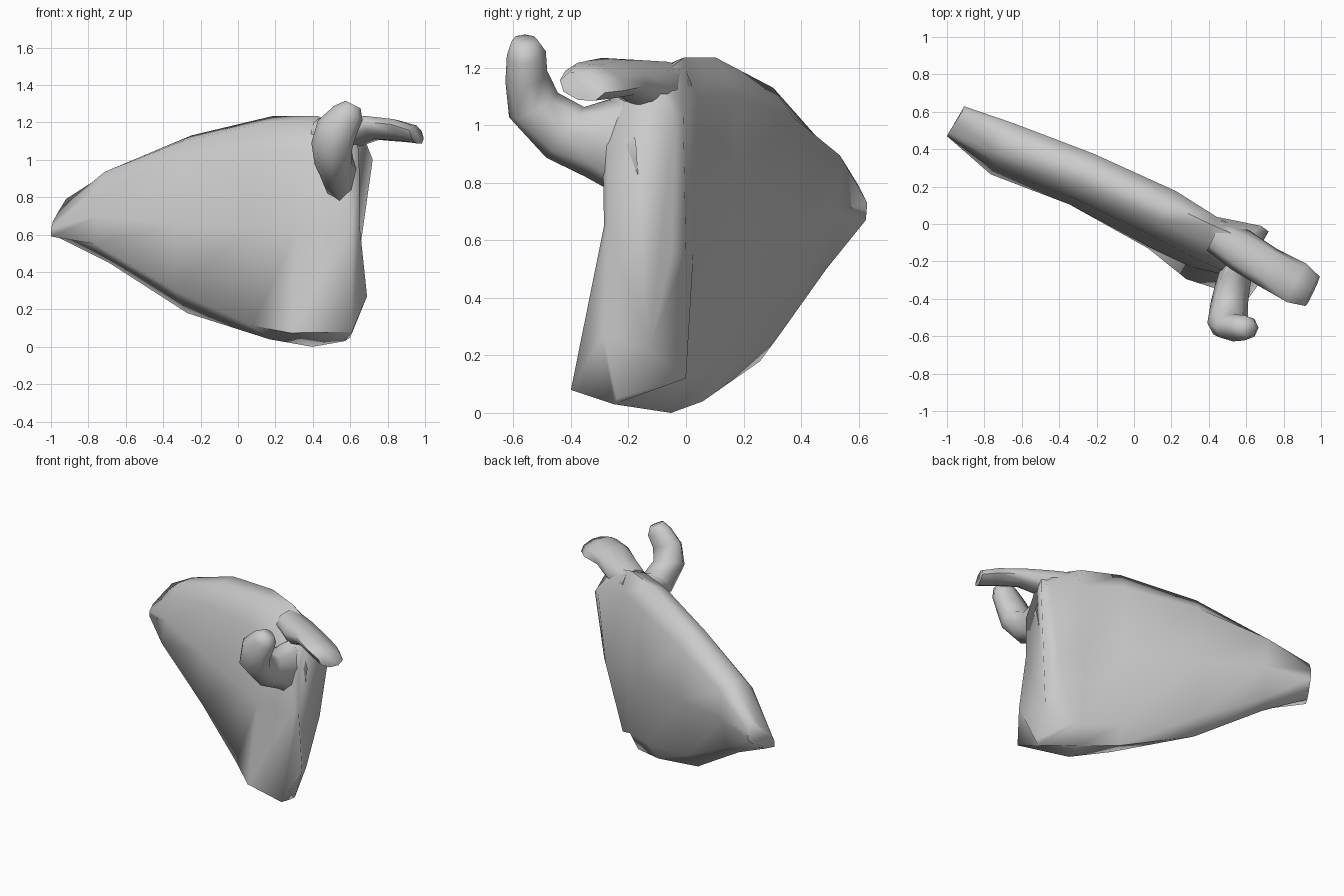
import bpy, bmesh, math
from mathutils import Vector

if "Cube" in bpy.data.objects:
    bpy.data.objects.remove(bpy.data.objects["Cube"])


def loft(name, rings):
    """Skin a list of equal-size rings and cap both ends."""
    bm = bmesh.new()
    loops = [[bm.verts.new(p) for p in r] for r in rings]
    n = len(rings[0])
    for a, b in zip(loops, loops[1:]):
        for i in range(n):
            j = (i + 1) % n
            bm.faces.new((a[i], a[j], b[j], b[i]))
    bm.faces.new(loops[0])
    bm.faces.new(loops[-1])
    bmesh.ops.recalc_face_normals(bm, faces=bm.faces)
    me = bpy.data.meshes.new(name)
    bm.to_mesh(me)
    bm.free()
    ob = bpy.data.objects.new(name, me)
    bpy.context.collection.objects.link(ob)
    bpy.ops.object.select_all(action='DESELECT')
    bpy.context.view_layer.objects.active = ob
    ob.select_set(True)
    bpy.ops.object.shade_smooth_by_angle(angle=math.radians(75))
    return ob


# Cross-section of the blade, running across its thickness
ACROSS = Vector((0.44, 0.9, 0))


def blade_ring(x, y, zb, zt, low, mid, up, back, hl):
    prof = [(.02, 0), (-low, hl), (-mid, .5), (-up, .84), (-.03, .97),
            (.07, 1), (back, .89), (back * .92, .5), (back * .65, .1)]
    return [Vector((x, y, zb + (zt - zb) * h)) + ACROSS * t for t, h in prof]


# Blade: narrow slanted inner tip
blade = [[(-.97, .52, .59), (-1, .47, .59), (-1, .47, .63), (-.99, .49, .67), (-.95, .55, .74),
          (-.92, .60, .79), (-.91, .63, .73), (-.91, .625, .67), (-.94, .57, .61)]]
# x, y, bottom, top, front depths (low, mid, up), back depth, low height
blade += [blade_ring(*s) for s in (
    (-.70, .40, .45, .95, .15, .12, .08, .15, .2),
    (-.28, .24, .18, 1.13, .15, .15, .11, .15, .13),
    (.16, .04, .04, 1.235, .19, .18, .12, .15, .06),
    (.39, -.07, .0, 1.235, .25, .18, .13, .12, .06))]
# Thick outer edge, then its inset end face
blade.append([(.57, -.25, .03), (.61, -.40, .08), (.605, -.285, .65), (.57, -.29, .95), (.56, -.18, 1.16),
              (.59, -.08, 1.18), (.68, -.01, 1.05), (.61, 0, .55), (.48, 0, .12)])
blade.append([(.60, -.24, .05), (.69, -.29, .27), (.65, -.27, .65), (.65, -.27, .92), (.64, -.18, 1.12),
              (.67, -.10, 1.13), (.72, -.04, 1.0), (.655, -.05, .55), (.61, -.13, .22)])
loft("blade", blade)


def tube_ring(c, side, up, w, h, n=8):
    side, up = Vector(side).normalized(), Vector(up).normalized()
    return [Vector(c) + side * w * math.cos(a) + up * h * math.sin(a)
            for a in (2 * math.pi * i / n for i in range(n))]


# Upright hooked finger at the front
loft("hooked_process", [
    tube_ring((.56, -.19, .92), (1, .2, 0), (0, -.1, 1), .09, .2),
    tube_ring((.53, -.31, .955), (1, .2, 0), (0, .3, 1), .10, .14),
    tube_ring((.51, -.42, .975), (1, 0, 0), (0, .6, .8), .10, .11),
    tube_ring((.50, -.53, 1.07), (1, 0, -.2), (0, .9, .45), .11, .095),
    tube_ring((.53, -.555, 1.17), (1, 0, -.4), (0, 1, .25), .11, .075),
    tube_ring((.59, -.555, 1.25), (1, 0, -.5), (0, 1, .1), .085, .068),
    tube_ring((.615, -.56, 1.295), (1, 0, -.5), (0, 1, 0), .045, .045)])

# Flat outward arm at the top, flaring towards its end
loft("flat_arm", [
    tube_ring((.43, -.06, 1.14), (.44, .9, 0), (0, 0, 1), .09, .08),
    tube_ring((.57, -.14, 1.135), (.44, .9, -.1), (0, 0, 1), .115, .09),
    tube_ring((.72, -.235, 1.17), (.44, .9, -.3), (0, .3, 1), .115, .06),
    tube_ring((.87, -.315, 1.155), (.44, .9, -.3), (0, .3, 1), .12, .055),
    tube_ring((.955, -.36, 1.135), (.44, .9, -.25), (0, .3, 1), .09, .05)])
